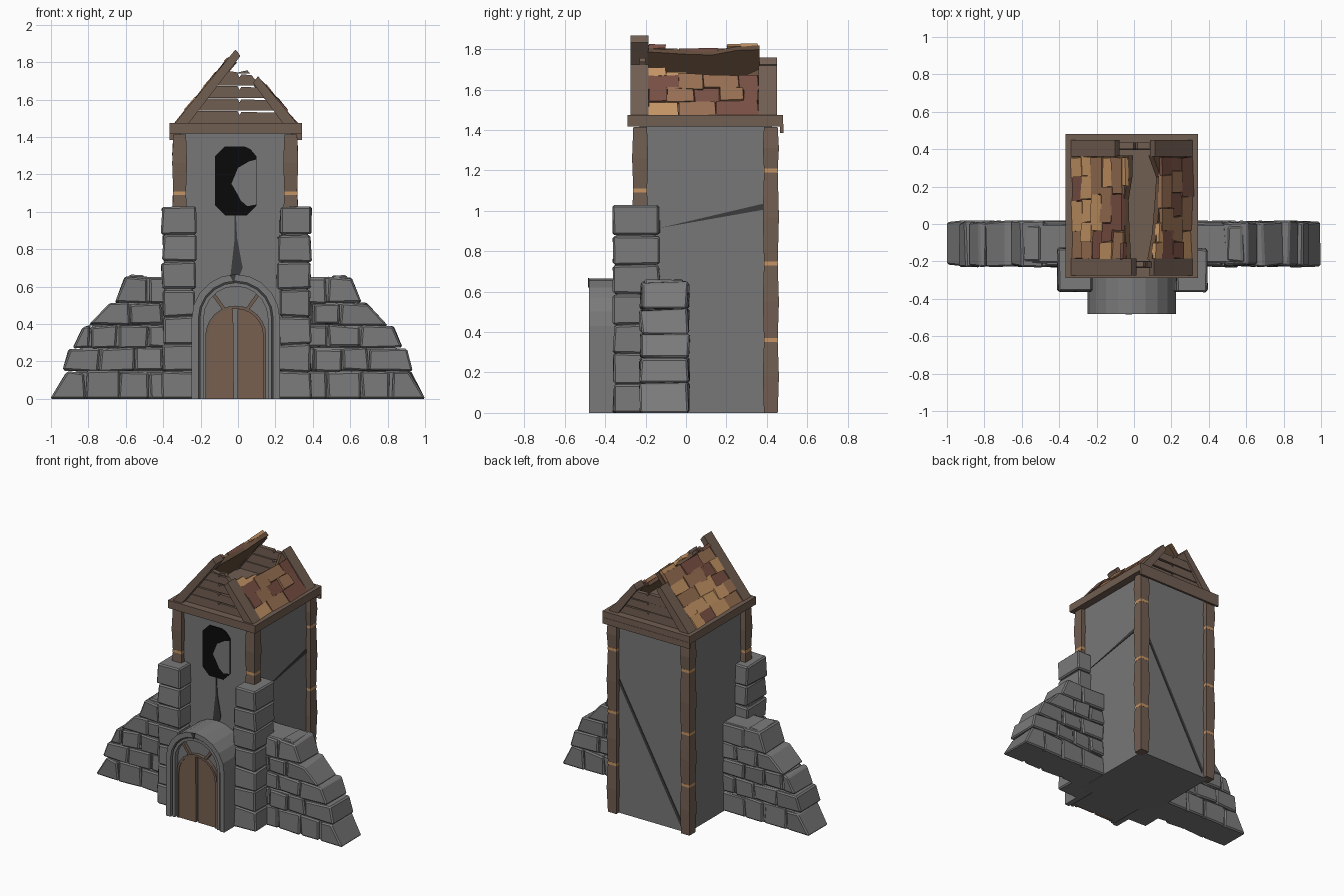
import bpy, bmesh, math, random
from mathutils import Vector

if "Cube" in bpy.data.objects:
    bpy.data.objects.remove(bpy.data.objects["Cube"])

random.seed(4)
CX = -0.012  # tower centre line

# ---- colours
COLOURS = {
    "stone": (.185, .185, .185), "masonry": (.195, .195, .195), "crack": (.045, .045, .045),
    "black": (.003, .003, .003), "wood": (.165, .112, .084), "door_wood": (.185, .115, .08),
    "roof_board": (.135, .078, .047), "tile_light": (.56, .30, .13),
    "tile_mid": (.31, .16, .085), "tile_red": (.19, .08, .058)}
NAMES = list(COLOURS)
MATS = []
for n, c in COLOURS.items():
    m = bpy.data.materials.new(n)
    m.diffuse_color = (*c, 1)
    m.use_nodes = True
    m.node_tree.nodes["Principled BSDF"].inputs["Base Color"].default_value = m.diffuse_color
    MATS.append(m)


def finish(name, bm, bevel=0):
    bmesh.ops.recalc_face_normals(bm, faces=bm.faces)
    me = bpy.data.meshes.new(name)
    bm.to_mesh(me)
    bm.free()
    for m in MATS:
        me.materials.append(m)
    ob = bpy.data.objects.new(name, me)
    bpy.context.collection.objects.link(ob)
    if bevel:
        mod = ob.modifiers.new("bevel", "BEVEL")
        mod.width, mod.segments, mod.limit_method = bevel, 1, "ANGLE"
        mod.angle_limit = math.radians(40)
    return ob


def solid(bm, bottom, top, mat):
    """closed solid between two matching loops of points"""
    a = [bm.verts.new(p) for p in bottom]
    b = [bm.verts.new(p) for p in top]
    k = len(a)
    faces = [bm.faces.new(a[::-1]), bm.faces.new(b)]
    faces += [bm.faces.new((a[i], a[(i + 1) % k], b[(i + 1) % k], b[i])) for i in range(k)]
    for f in faces:
        f.material_index = NAMES.index(mat)


def prism(bm, pts, y0, y1, mat):
    """x-z outline extruded along y"""
    solid(bm, [(x, y0, z) for x, z in pts], [(x, y1, z) for x, z in pts], mat)


def block(bm, x, y, z, mat, jit=0.0, end=None, to=Vector):
    """rough box; end = upper x of a sloping outer end; to = coordinate mapping"""
    def loop(zz, xx):
        return [to([c + random.uniform(-jit, jit) for c in p]) for p in
                ((x[0], y[0], zz), (xx, y[0], zz), (xx, y[1], zz), (x[0], y[1], zz))]
    lo = loop(z[0], x[1])
    hi = loop(z[1], x[1] if end is None else end)
    if z[0] == 0 and to is Vector:
        for p in lo:
            p.z = 0
    solid(bm, lo, hi, mat)


def arch(r, spring, n=10):
    return [(CX + r, 0)] + [(CX + r * math.cos(math.pi * i / n), spring + r * math.sin(math.pi * i / n))
                            for i in range(n + 1)] + [(CX - r, 0)]


# ---- tower body
bm = bmesh.new()
block(bm, (-.31, .285), (-.23, .425), (0, 1.43), "stone")
finish("tower_body", bm)

# ---- cracks in the walls (thin plates)
bm = bmesh.new()
prism(bm, [(-.02, 1.0), (-.012, 1.0), (-.005, .86), (.025, .7), (.0, .64), (-.04, .66), (-.02, .84)],
      -.235, -.229, "crack")
prism(bm, [(.25, 1.0), (.25, .96), (-.26, .03), (-.27, .06)], .424, .429, "crack")
side = [(-.13, .915), (.38, 1.005), (.38, 1.035)]
solid(bm, [(.284, y, z) for y, z in side], [(.289, y, z) for y, z in side], "crack")
finish("wall_cracks", bm)

# ---- window with broken pane
bm = bmesh.new()
w, c = .112, .055
prism(bm, [(CX - w, .98 + c), (CX - w + c, .98), (CX + w - c, .98), (CX + w, .98 + c), (CX + w, 1.35 - c),
           (CX + w - c * .6, 1.335), (CX + w - 1.2 * c, 1.35), (CX - w + c, 1.35), (CX - w, 1.35 - c)],
      -.236, -.229, "black")
prism(bm, [(.1, 1.04), (.1, 1.28), (.06, 1.27), (0, 1.235), (-.035, 1.15), (.0, 1.09), (.015, 1.06), (.05, 1.03)],
      -.241, -.235, "stone")
finish("broken_window", bm)

# ---- corner posts: wavy segments with pale wood showing at the splits
bm = bmesh.new()
for x in (-.312, .282):
    for y, splits in ((-.227, (.9, 1.1, 1.42)), (.42, (0, .36, .74, 1.2, 1.42))):
        for z0, z1 in zip(splits, splits[1:]):
            mid, g = (z0 + z1) / 2, .006
            for a, b in ((z0 + (g if z0 else 0), mid), (mid, z1 - g)):
                wide = [.04, .034] if a == mid else [.034, .04]
                loops = []
                for zz, h in zip((a, b), wide if z1 - z0 > .2 else (.038, .038)):
                    loops.append([(x + h * i, y + h * j, zz)
                                  for i, j in ((-1, -1), (1, -1), (1, 1), (-1, 1))])
                solid(bm, *loops, "wood")
            if z0:
                block(bm, (x - .035, x + .035), (y - .035, y + .035), (z0 - .01, z0 + .01), "tile_light")
finish("corner_posts", bm)

# ---- stone quoins beside the door
bm = bmesh.new()
for x0, x1 in ((-.41, -.225), (.215, .39)):
    for i in range(7):
        z = i * .147
        block(bm, (x0 + random.uniform(-.008, .008), x1), (-.36, -.13), (z, z + .142), "masonry", .006)
    block(bm, (x0 + .015, x1 - .015), (-.345, -.15), (0, 1.0), "masonry")
finish("corner_quoins", bm, .009)

# ---- ruined side walls, coursed blocks with sloping broken ends
COURSES = [(0, .145, 1.0, .92), (.15, .27, .93, .90), (.275, .39, .885, .83),
           (.395, .51, .80, .69), (.515, .648, .66, .60)]
bm = bmesh.new()
for s in (-1, 1):
    for k, (z0, z1, e0, e1) in enumerate(COURSES):
        x = .28
        step = .13 if k % 2 else .2
        while x < e0 - .02:
            nx = x + step
            last = nx > e0 - .09
            if last:
                nx = e0
            block(bm, (s * x, s * (nx - (0 if last else .006))), (-.225, .012), (z0, z1), "masonry",
                  .009, s * e1 if last else None)
            x, step = nx, random.uniform(.14, .2)
        block(bm, (s * .28, s * (e0 - .05)), (-.21, 0), (z0, z1 + .004), "masonry", 0, s * (e1 - .05))
    # worn cap stone
    block(bm, (s * .5, s * .62), (-.2, -.01), (.6, .66), "masonry", .006, s * .575)
finish("ruined_walls", bm, .009)

# ---- door surround: stepped arch rings around a recessed panel
bm = bmesh.new()
for r0, r1, y0, mat in ((.236, .2, -.48, "masonry"), (.202, .19, -.455, "crack"), (.192, .172, -.47, "masonry")):
    prism(bm, arch(r0, .43) + arch(r1, .43)[::-1], y0, -.2, mat)
prism(bm, arch(.18, .43), -.435, -.2, "stone")
prism(bm, [(-.045, .662), (-.01, .667), (-.022, .62)], -.485, -.479, "crack")
finish("door_arch", bm)

# ---- double door with arched trim and fan bars
bm = bmesh.new()
outline = arch(.147, .335, 12)
right = [p for p in outline if p[0] > CX + .008]
left = [p for p in outline if p[0] < CX - .008]
prism(bm, right + [(CX + .008, .478), (CX + .008, 0)], -.45, -.43, "door_wood")
prism(bm, [(CX - .01, 0), (CX - .014, .478)] + left, -.455, -.43, "door_wood")
finish("door_leaves", bm)
bm = bmesh.new()
prism(bm, arch(.163, .335, 12) + arch(.147, .335, 12)[::-1], -.46, -.43, "wood")
for s in (-1, 1):
    prism(bm, [(CX + s * a, z) for a, z in ((.055, .485), (.07, .475), (.125, .55), (.11, .562))],
          -.458, -.43, "wood")
finish("door_trim", bm)

# ---- roof plate
bm = bmesh.new()
block(bm, (-.365, .342), (-.29, .48), (1.418, 1.475), "wood")
block(bm, (-.365, .342), (.465, .482), (1.385, 1.43), "wood")
finish("roof_plate", bm)

# ---- gable rafters, the left front one whole, the others snapped
bm = bmesh.new()
for s, top, y0, y1 in ((-1, 1.868, -.275, -.185), (1, 1.725, -.275, -.185),
                       (-1, 1.76, .36, .45), (1, 1.72, .36, .45)):
    def on(z, inset):
        return CX + s * (.325 - (z - 1.475) / 1.215 - inset)
    prism(bm, [(on(1.475, 0), 1.475), (on(top, 0), top), (on(top - .015, .025), top - .015),
               (on(top - .035, .055), top - .035), (on(1.475, .075), 1.475)], y0, y1, "wood")
finish("gable_rafters", bm)

# ---- gable planks
bm = bmesh.new()
for y, count in ((-.232, 4), (.40, 3)):
    for i in range(count):
        z0 = 1.475 + i * .067
        z1 = z0 + .063
        h0, h1 = .30 - (z0 - 1.475) / 1.215, .30 - (z1 - 1.475) / 1.215
        d = random.uniform(-.006, .006)
        prism(bm, [(CX - h0, z0), (CX + h0, z0), (CX + h1, z1 - .008), (CX + .03, z1 - .004),
                   (CX + .02, z1 - .02), (CX + .01, z1), (CX - h1, z1)], y + d, y + .03 + d, "wood")
prism(bm, [(-.09, 1.74), (.065, 1.74), (.05, 1.757), (.0, 1.745), (-.075, 1.757)], -.23, -.2, "wood")
finish("gable_planks", bm)

# ---- broken roof slopes: ragged boards carrying rows of tiles
ANG = math.atan(1.215)


def slope(s):
    """maps (along slope, y, height above slope) to the roof"""
    return lambda p: Vector((CX + s * (.325 - p[0] * math.cos(ANG) + p[2] * math.sin(ANG)), p[1],
                             1.475 + p[0] * math.sin(ANG) + p[2] * math.cos(ANG)))


TOPS = {-1: [(.365, .46), (.25, .455), (.13, .425), (0, .43), (-.19, .445)],
        1: [(.365, .31), (.25, .245), (.1, .26), (-.05, .28), (-.19, .32)]}
boards, tiles = bmesh.new(), bmesh.new()
KINDS = ["tile_light", "tile_mid", "tile_mid", "tile_light", "tile_red"]
for s, tops in TOPS.items():
    to = slope(s)
    edge = [(0.03, -.19), (0.03, .365)] + [(t, y) for y, t in tops]
    solid(boards, [to((a, y, -.05)) for a, y in edge], [to((a, y, -.018)) for a, y in edge], "roof_board")

    def limit(y):
        for (ya, ta), (yb, tb) in zip(tops, tops[1:]):
            if yb <= y <= ya:
                return tb + (ta - tb) * (y - yb) / (ya - yb)
        return .25
    for row in range(6):
        a0, y = row * .085, -.185
        width = .09 if row % 2 else .15
        while y < .35:
            y1 = y + width if y + width < .31 else .36
            top = min(a0 + .088, limit((y + y1) / 2) + random.uniform(-.012, .012))
            if top - a0 > .018:
                block(tiles, (a0 + random.uniform(-.008, .004), top), (y, y1 - .004),
                      (-.025, random.uniform(-.006, .006)), random.choice(KINDS), .005, None, to)
            y, width = y1, random.uniform(.1, .2)
finish("roof_boards", boards)
finish("roof_tiles", tiles)
